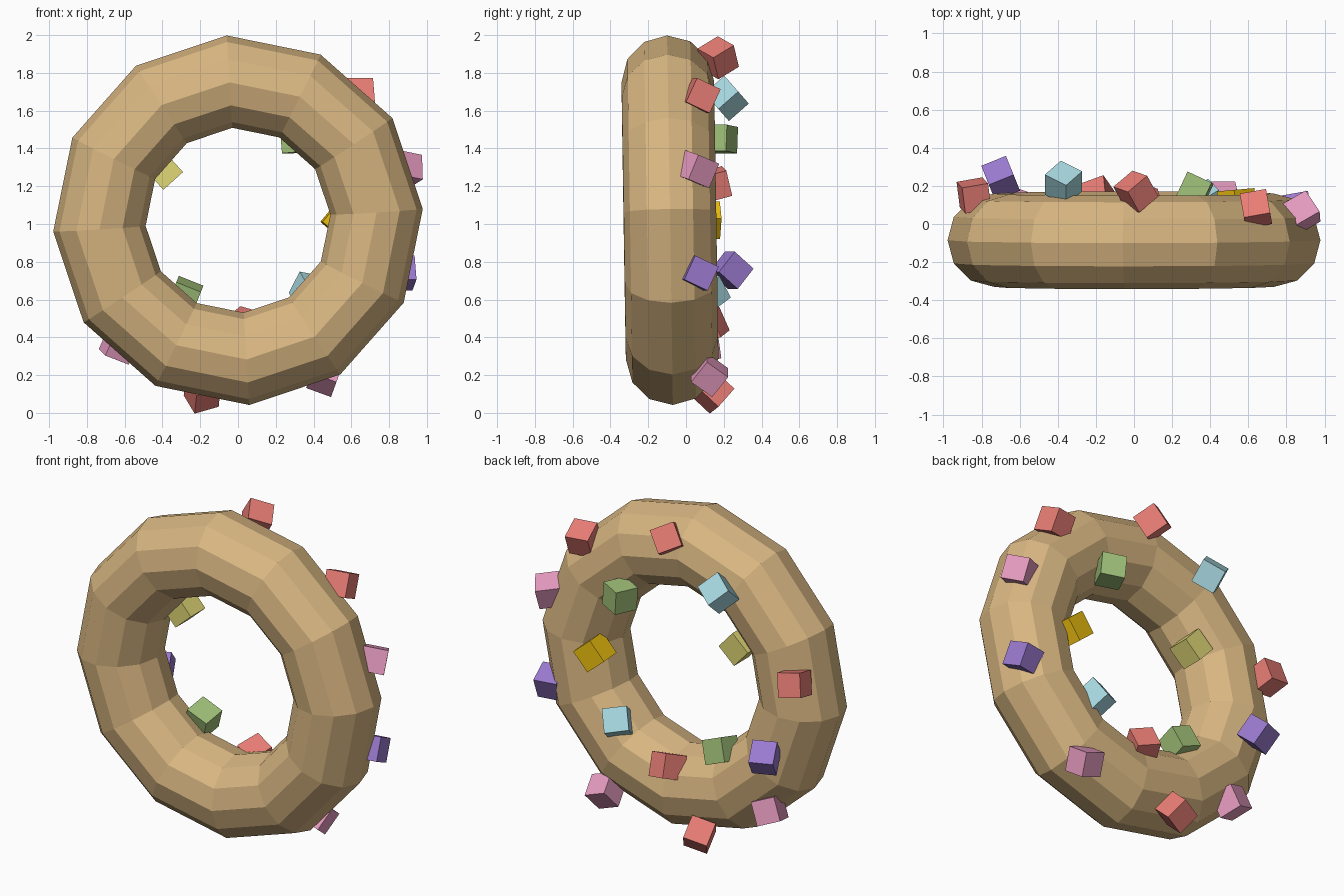
import bpy
from math import radians
from mathutils import Vector, Matrix, Euler

if "Cube" in bpy.data.objects:
    bpy.data.objects.remove(bpy.data.objects["Cube"])


def lin(c):
    return c / 12.92 if c <= 0.04045 else ((c + 0.055) / 1.055) ** 2.4


def material(name, r, g, b):
    m = bpy.data.materials.new(name)
    m.diffuse_color = (lin(r / 255), lin(g / 255), lin(b / 255), 1)
    m.use_nodes = True
    m.node_tree.nodes["Principled BSDF"].inputs["Base Color"].default_value = m.diffuse_color
    return m


MATS = {
    "tan": material("tan", 217, 183, 130),
    "red": material("red", 232, 125, 117),
    "cyan": material("cyan", 168, 216, 224),
    "green": material("green", 160, 192, 120),
    "pink": material("pink", 230, 155, 192),
    "purple": material("purple", 155, 122, 208),
    "yellow": material("yellow", 224, 216, 118),
    "gold": material("gold", 241, 194, 15),
}

# Low-poly ring standing upright, leaning very slightly forward
bpy.ops.mesh.primitive_torus_add(
    major_segments=12, minor_segments=12, major_radius=0.735, minor_radius=0.245,
    location=(0, -0.085, 1.02), rotation=(radians(90.9), radians(-3.5), 0))
ring = bpy.context.object
ring.name = "ring"
ring.data.materials.append(MATS["tan"])

# Cube sprinkles on the back half: colour, centre, rotation in degrees
SPRINKLES = [
    ("red", (0.64, 0.08, 1.68), (-25, 0, 10)),
    ("red", (0.01, 0.17, 1.88), (30, 20, 40)),
    ("pink", (0.88, 0.06, 1.29), (-20, 10, 30)),
    ("green", (0.32, 0.18, 1.45), (0, -5, -25)),
    ("cyan", (-0.37, 0.215, 1.665), None),
    ("yellow", (-0.39, 0.03, 1.28), (0, -42, 0)),
    ("gold", (0.54, 0.11, 1.02), (0, 40, 5)),
    ("purple", (0.86, 0.07, 0.74), (-25, 0, 10)),
    ("red", (-0.84, 0.15, 1.21), (15, 10, 10)),
    ("cyan", (0.38, 0.12, 0.64), (35, 10, 30)),
    ("red", (0.04, 0.12, 0.46), (20, 15, -20)),
    ("green", (-0.28, 0.06, 0.62), (15, 22, 0)),
    ("purple", (-0.70, 0.24, 0.755), (-40, 0, 22)),
    ("pink", (0.46, 0.125, 0.20), (-37, 20, 0)),
    ("pink", (-0.63, 0.09, 0.36), (15, 20, 20)),
    ("red", (-0.19, 0.14, 0.11), (45, -15, 20)),
]


def frame(a, b):
    # Rotation whose first two axes follow two edge directions
    x = Vector(a).normalized()
    z = x.cross(Vector(b)).normalized()
    return Matrix((x, z.cross(x), z)).transposed().to_euler()


for i, (colour, centre, rot) in enumerate(SPRINKLES, 1):
    e = Euler([radians(v) for v in rot]) if rot else frame((0, 0.75, 0.66), (0.6, 0.4, -0.7))
    bpy.ops.mesh.primitive_cube_add(size=0.14, location=centre, rotation=e)
    ob = bpy.context.object
    ob.name = f"sprinkle_{i:02d}"
    ob.data.materials.append(MATS[colour])
